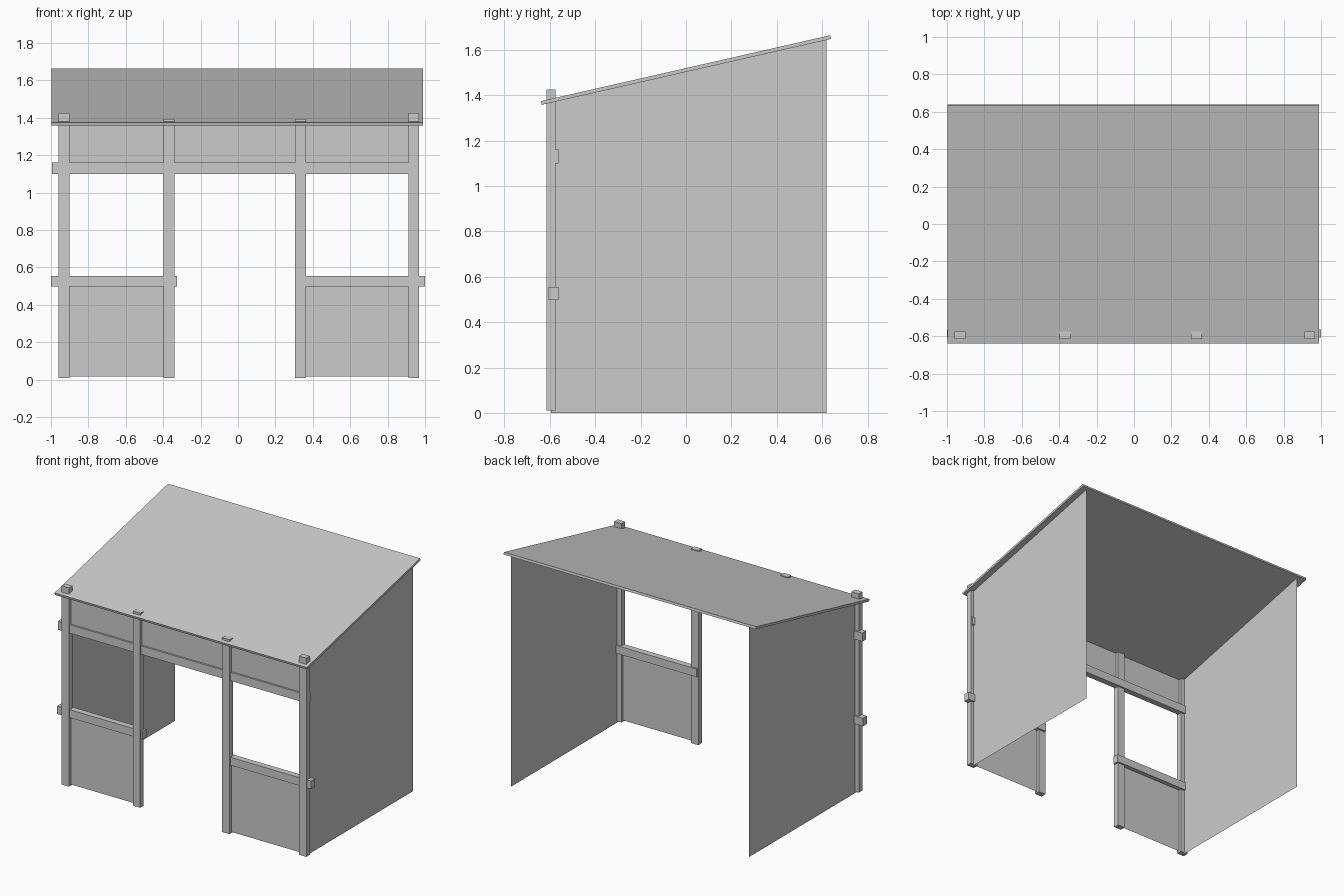
import bpy

if "Cube" in bpy.data.objects:
    bpy.data.objects.remove(bpy.data.objects["Cube"])

FRONT_Y = -0.594              # plane of the front panels
SLOPE = 0.2275                # roof rise per unit depth


def under_roof(y):
    return 1.358 + SLOPE * (y + 0.636)


def mesh_object(name, verts, faces):
    mesh = bpy.data.meshes.new(name)
    mesh.from_pydata(verts, [], faces)
    mesh.update()
    obj = bpy.data.objects.new(name, mesh)
    bpy.context.collection.objects.link(obj)
    return obj


def extrude_x(name, profile, x0, x1):
    """Solid made by sweeping a (y, z) profile along x."""
    n = len(profile)
    verts = [(x, y, z) for x in (x0, x1) for y, z in profile]
    faces = [tuple(range(n))[::-1], tuple(range(n, 2 * n))]
    faces += [(i, (i + 1) % n, (i + 1) % n + n, i + n) for i in range(n)]
    return mesh_object(name, verts, faces)


def box(name, x0, x1, y0, y1, z0, z1):
    return extrude_x(name, [(y0, z0), (y1, z0), (y1, z1), (y0, z1)], x0, x1)


def front_panel(name, x0, x1, z0, z1):
    y = FRONT_Y
    mesh_object(name, [(x0, y, z0), (x1, y, z0), (x1, y, z1), (x0, y, z1)],
                [(0, 1, 2, 3)])


# Posts, the outer pair taller than the inner pair
for name, x, top in (("outer_post_left", -0.93, 1.425),
                     ("inner_post_left", -0.369, 1.394),
                     ("inner_post_right", 0.335, 1.394),
                     ("outer_post_right", 0.94, 1.425)):
    box(name, x - 0.029, x + 0.029, -0.615, -0.575, 0.01, top)

# Horizontal rails
for name, x0, x1, z0, z1 in (("upper_rail", -0.995, 0.965, 1.10, 1.16),
                             ("lower_rail_left", -1.0, -0.327, 0.498, 0.555),
                             ("lower_rail_right", 0.31, 1.0, 0.498, 0.555)):
    box(name, x0, x1, -0.607, -0.563, z0, z1)

# Thin sheet panels in the front
front_panel("front_panel_left", -0.93, -0.369, 0.018, 0.525)
front_panel("front_panel_right", 0.335, 0.94, 0.018, 0.525)
front_panel("front_panel_top", -0.93, 0.94, 1.13, under_roof(FRONT_Y))

# Thin sheet side walls with sloping tops
for name, x, order in (("side_wall_left", -0.93, (3, 2, 1, 0)),
                       ("side_wall_right", 0.945, (0, 1, 2, 3))):
    y0, y1 = FRONT_Y, 0.62
    mesh_object(name, [(x, y0, 0), (x, y1, 0), (x, y1, under_roof(y1)),
                       (x, y0, under_roof(y0))], [order])

# Sloping roof slab
extrude_x("roof", [(-0.636, under_roof(-0.636)), (0.639, under_roof(0.639)),
                   (0.635, under_roof(0.639) + 0.016),
                   (-0.640, under_roof(-0.636) + 0.016)], -0.997, 0.99)
